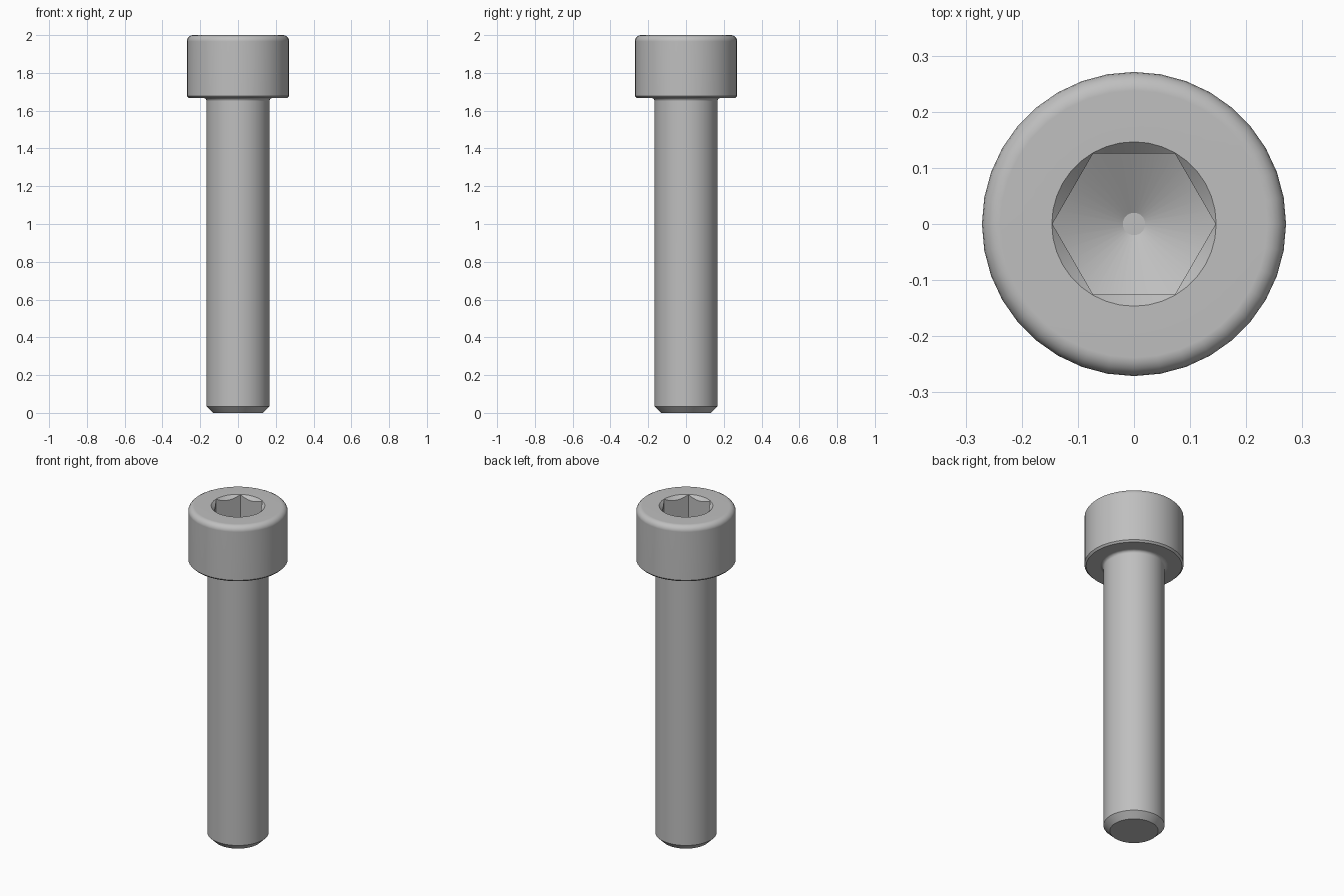
import bpy, bmesh
from math import sin, cos, tan, pi, radians

SEGMENTS = 36
cube = bpy.data.objects.get("Cube")
if cube:
    bpy.data.objects.remove(cube)

steel = bpy.data.materials.new("grey steel")
steel.use_nodes = True
colour = (0.52, 0.52, 0.52, 1)
steel.diffuse_color = colour
steel.node_tree.nodes["Principled BSDF"].inputs["Base Color"].default_value = colour


def hex_radius(angle, flat=0.126):
    """Distance from the axis to a hexagon with corners on the x axis."""
    return flat / cos(angle % (pi / 3) - pi / 6)


def arc(r, z, size, start, end, steps=5):
    """Profile points of a fillet around the centre (r, z)."""
    angles = [radians(start + (end - start) * i / steps) for i in range(steps + 1)]
    return [(r + size * cos(a), z + size * sin(a)) for a in angles]


def loft(name, profile, cap_end=False):
    """Turn (r, z) points, or functions of angle giving them, around z."""
    bm = bmesh.new()
    rings = []
    for point in profile:
        ring = []
        for i in range(SEGMENTS):
            a = 2 * pi * i / SEGMENTS
            r, z = point(a) if callable(point) else point
            ring.append(bm.verts.new((r * cos(a), r * sin(a), z)))
        rings.append(ring)
    for low, high in zip(rings, rings[1:]):
        for i in range(SEGMENTS):
            j = (i + 1) % SEGMENTS
            bm.faces.new((low[i], low[j], high[j], high[i]))
    if cap_end:
        bm.faces.new(rings[-1])
    bmesh.ops.remove_doubles(bm, verts=bm.verts, dist=0.0005)
    mesh = bpy.data.meshes.new(name)
    bm.to_mesh(mesh)
    bm.free()
    mesh.materials.append(steel)
    obj = bpy.data.objects.new(name, mesh)
    bpy.context.collection.objects.link(obj)
    bpy.ops.object.select_all(action='DESELECT')
    obj.select_set(True)
    bpy.context.view_layer.objects.active = obj
    bpy.ops.object.shade_smooth_by_angle(angle=radians(28))
    normals = obj.modifiers.new("Weighted Normal", 'WEIGHTED_NORMAL')
    normals.keep_sharp = True
    return obj


# Dimensions
head_r, head_z, top = 0.271, 1.667, 2.0
shank_r, neck, fillet = 0.167, 0.017, 0.033
rim, tip = 0.1465, 1.75
slope = tan(radians(30))

# Head: underside, chamfer, wall, rounded top, hexagonal socket with drilled floor
head = [(shank_r + neck, head_z), (head_r - 0.01, head_z), (head_r, head_z + 0.01)]
head += arc(head_r - fillet, top - fillet, fillet, 0, 90)
head += [
    (rim, top),
    lambda a: (hex_radius(a), top - max(0, rim - hex_radius(a))),
    lambda a: (hex_radius(a), tip + slope * hex_radius(a)),
    (0.02, tip + slope * 0.02),
]
loft("socket_head", head, cap_end=True)

# Shank: neck fillet down to the chamfered end
shank = [(0.132, 0), (shank_r, 0.035)]
shank += arc(shank_r + neck, head_z - neck, neck, 180, 90)
shank_obj = loft("shank", shank)

# Flat end of the shank
end = loft("shank_end", [(0.0, 0), (0.132, 0)])
